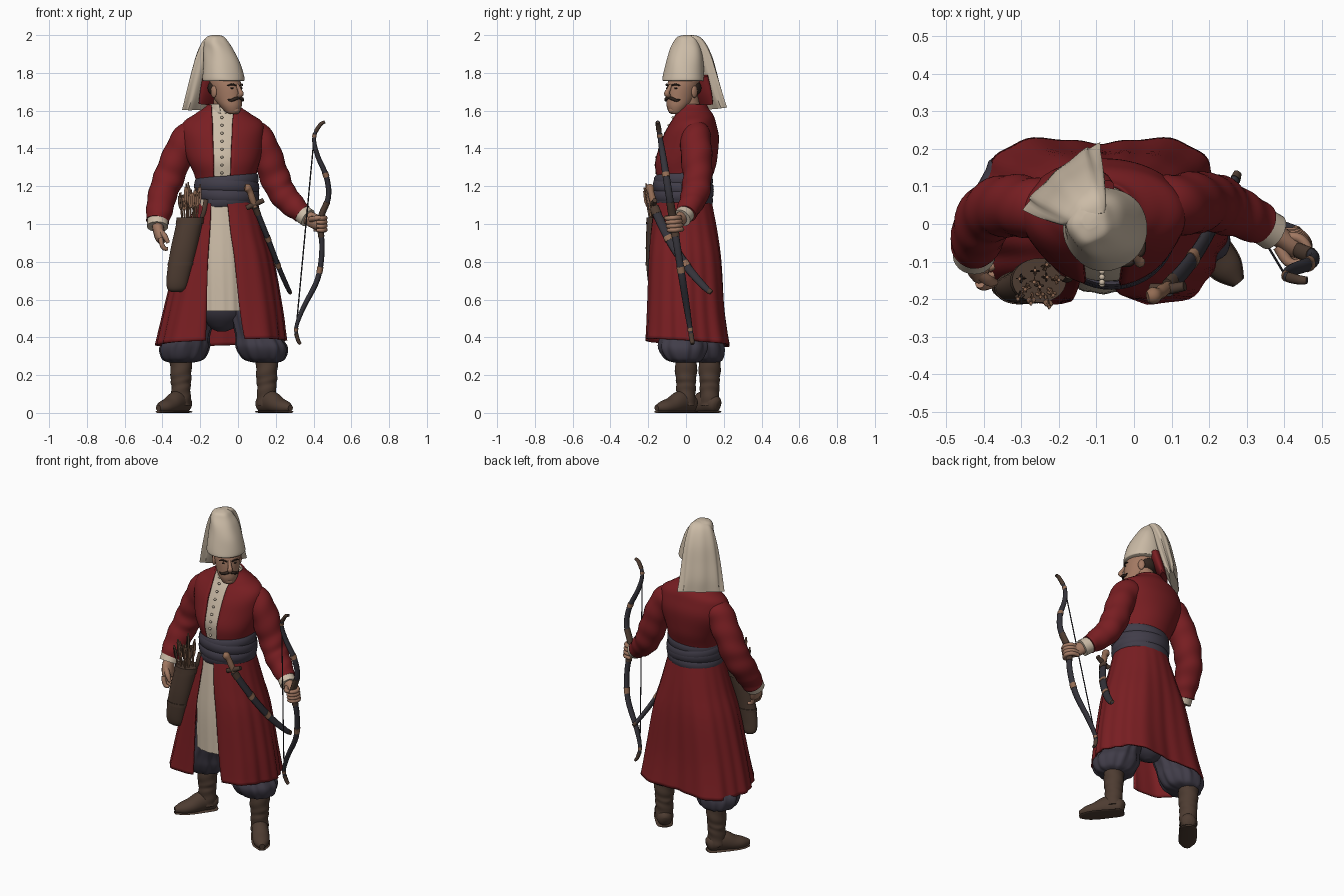
import bpy, bmesh, math, random
from math import sin, cos, pi, asin
from mathutils import Vector, Matrix

random.seed(4)
X, Y, Z = Vector((1, 0, 0)), Vector((0, 1, 0)), Vector((0, 0, 1))


def colour(name, r, g, b):
    m = bpy.data.materials.new(name)
    m.diffuse_color = (r, g, b, 1)
    return m


RED = colour("red_wool", .19, .013, .016)
CREAM = colour("cream_cloth", .6, .5, .385)
NAVY = colour("slate_cloth", .052, .046, .066)
LEATHER = colour("brown_leather", .075, .045, .031)
SKIN = colour("skin", .36, .19, .122)
TAN = colour("tan_wood", .29, .15, .088)
HAIR = colour("dark_hair", .03, .018, .013)
HORN = colour("dark_horn", .035, .033, .042)


def finish(name, bm, mat, thick=0):
    bmesh.ops.recalc_face_normals(bm, faces=bm.faces)
    me = bpy.data.meshes.new(name)
    bm.to_mesh(me)
    bm.free()
    me.materials.append(mat)
    ob = bpy.data.objects.new(name, me)
    bpy.context.collection.objects.link(ob)
    if thick:
        s = ob.modifiers.new("thickness", 'SOLIDIFY')
        s.thickness, s.offset = thick, 0
    return ob


def smooth_path(pts, per):
    """Catmull-Rom samples through points of (x, y, z, ra, rb)."""
    pts = [Vector(p if len(p) == 5 else (*p, p[3])) for p in pts]
    q = [pts[0]] + pts + [pts[-1]]
    out = []
    for i in range(1, len(q) - 2):
        a, b, c, d = q[i - 1:i + 3]
        for k in range(per):
            t = k / per
            out.append(.5 * (2 * b + (c - a) * t + (2 * a - 5 * b + 4 * c - d) * t * t
                             + (3 * b - a - 3 * c + d) * t ** 3))
    return out + [pts[-1]]


def loft(name, pts, mat, ref=None, sides=16, per=5, arc=None, fold=None, thick=0, M=None, floor=None):
    """Elliptic rings along a path; level rings without ref; arc = x limits of a front opening."""
    S = smooth_path(pts, per)
    C = [Vector(s[:3]) for s in S]
    bm, rings = bmesh.new(), []
    for i, s in enumerate(S):
        t = i / (len(S) - 1)
        a, b = X, Y
        if ref is not None:
            d = (C[min(i + 1, len(C) - 1)] - C[max(i - 1, 0)]).normalized()
            r = Vector(ref)
            a = (r - d * r.dot(d)).normalized()
            b = d.cross(a)
        lo, hi = 0, 2 * pi
        if arc:
            e = [arc[0][k] * (1 - t) + arc[1][k] * t for k in (0, 1)]
            left, right = [asin(max(-.95, min(.95, (v - s[0]) / s[3]))) for v in e]
            lo, hi = right, 2 * pi + left
        ring = []
        for k in range(sides + (1 if arc else 0)):
            th = lo + (hi - lo) * k / sides
            f = fold(th, t) if fold else 1
            p = C[i] + a * s[3] * f * sin(th) - b * s[4] * f * cos(th)
            if floor is not None:
                p.z = max(p.z, floor)
            ring.append(bm.verts.new(M @ p if M else p))
        rings.append(ring)
    for p, q in zip(rings, rings[1:]):
        n = len(p)
        for k in range(n - 1 if arc else n):
            bm.faces.new((p[k], p[(k + 1) % n], q[(k + 1) % n], q[k]))
    if not arc:
        bm.faces.new(rings[0])
        bm.faces.new(rings[-1])
    return finish(name, bm, mat, thick)


def ball(name, c, r, mat, M=None):
    bm = bmesh.new()
    T = Matrix.Translation(c) @ Matrix.Diagonal((*r, 1))
    bmesh.ops.create_uvsphere(bm, u_segments=20, v_segments=12, radius=1, matrix=M @ T if M else T)
    return finish(name, bm, mat)


# --- coat: skirt, inner tunic, jacket, shirt, sash
def skirt_fold(th, t):
    box = (abs(sin(th)) ** 3.5 + abs(cos(th)) ** 3.5) ** -.286
    return (1 + t * (box - 1)) * (1 - .045 * t * cos(6 * th) + .014 * t ** .5 * cos(19 * th))


skirt = loft("coat_skirt", [(-.06, -.015, 1.13, .155, .145), (-.065, -.01, .95, .205, .175),
             (-.07, -.005, .8, .25, .19), (-.08, 0, .55, .3, .2), (-.09, .008, .375, .328, .212)],
             RED, sides=120, per=6, arc=((-.14, -.06), (-.17, .025)), fold=skirt_fold, thick=.01)
for v in skirt.data.vertices:
    v.co.z += (1.13 - v.co.z) * (.05 * v.co.x - .09 * v.co.y)
loft("tunic_front", [(-.09, -.09, 1.13, .11, .06), (-.085, -.1, .8, .12, .082), (-.08, -.1, .54, .125, .085)],
     CREAM, sides=60, fold=lambda th, t: 1 + .03 * t * cos(14 * th))
torso = [(-.06, -.015, 1.14, .145, .135), (-.065, -.01, 1.24, .155, .14), (-.075, 0, 1.34, .185, .16),
         (-.08, .022, 1.45, .215, .145), (-.08, .035, 1.53, .205, .12), (-.08, .04, 1.575, .15, .098),
         (-.08, .035, 1.61, .095, .08), (-.08, .032, 1.63, .078, .072)]
loft("coat_jacket", torso, RED, sides=60, arc=((-.125, -.045), (-.142, -.018)), thick=.012,
     fold=lambda th, t: 1 + .012 * sin(24 * t + 3 * cos(th)))
loft("shirt", [(*p[:3], p[3] * .95, p[4] * .95) for p in torso], CREAM, sides=40)
loft("shirt_collar", [(-.08, .028, 1.585, .074, .073), (-.077, .024, 1.635, .068, .067)], CREAM, sides=32,
     arc=((-.09, -.07), (-.1, -.055)), thick=.01)
for i in range(8):
    y = (-.156, -.16, -.155, -.141, -.126, -.109, -.09, -.068)[i]
    ball("shirt_button", (-.085, y, 1.27 + i * .042), (.008, .008, .007), CREAM)
for i, z in enumerate((1.125, 1.16, 1.195, 1.225)):
    s = .012 * (-1) ** i
    w = (.159, .163, .163, .159)[i]
    bm = bmesh.new()     # one wrapped, slightly tilted layer of the sash
    R = [[bm.verts.new((-.06 + (w + .01 * cos(b)) * cos(a), -.014 + (w - .012 + .01 * cos(b)) * sin(a),
          z + .032 * sin(b) + s * cos(a + i))) for b in [k * pi / 4 for k in range(8)]]
         for a in [k * pi / 24 for k in range(48)]]
    for p, q in zip(R, R[1:] + R[:1]):
        for k in range(8):
            bm.faces.new((p[k], p[(k + 1) % 8], q[(k + 1) % 8], q[k]))
    finish("waist_sash", bm, NAVY)

# --- legs: baggy trousers and boots
gather = lambda th, t: 1 + .035 * cos(11 * th) + .015 * sin(17 * th + 6 * t)
loft("trouser_seat", [(-.08, 0, .9, .12, .1), (-.085, .01, .7, .19, .13), (-.085, .02, .54, .17, .12),
     (-.085, .03, .46, .08, .07), (-.085, .03, .43, .02)], NAVY, sides=32)
loft("trouser_leg", [(-.16, .02, .75, .09), (-.22, .045, .52, .105), (-.262, .065, .41, .112),
     (-.283, .084, .345, .13, .12), (-.291, .097, .285, .108, .1), (-.3, .11, .266, .06)], NAVY, sides=66, fold=gather)
loft("trouser_leg", [(0, 0, .75, .09), (.07, -.01, .52, .11), (.105, -.015, .41, .118),
     (.126, -.015, .345, .134, .13), (.138, -.01, .285, .108, .1), (.15, 0, .266, .06)], NAVY, sides=66, fold=gather)
for ax, ay, dx, dy in ((-.302, .125, -.6, -.78), (.152, 0, .63, -.78)):
    loft("boot_shaft", [(ax, ay, .31, .06), (ax, ay, .2, .056), (ax, ay, .13, .051), (ax, ay, .04, .052)],
         LEATHER, sides=24, per=10, fold=lambda th, t: 1 + .03 * sin(30 * t + 2 * sin(th)) + .02 * sin(17 * t + 3 * cos(th)))
    foot = [(-.06, .04, .025, .018), (-.04, .045, .045, .042), (.03, .058, .06, .048),
            (.1, .038, .045, .05), (.155, .03, .034, .042), (.2, .026, .016, .016)]
    loft("boot_foot", [(ax + dx * s, ay + dy * s, z, v, h) for s, z, v, h in foot], LEATHER, ref=Z, sides=24, floor=.006)
    loft("boot_sole", [(ax + dx * s, ay + dy * s, .006, .006, h + .003) for s, z, v, h in foot], LEATHER, ref=Z,
         sides=16, floor=0)

# --- arms: sleeves, cuffs and hands
crease = lambda th, t: 1 + .03 * sin(38 * t + 2 * sin(th)) + .02 * sin(21 * t - 3 * cos(th))
loft("sleeve", [(-.19, .04, 1.505, .06), (-.255, .042, 1.465, .08), (-.315, .048, 1.37, .082), (-.36, .045, 1.26, .08),
     (-.395, .02, 1.17, .078), (-.415, -.03, 1.08, .07), (-.426, -.065, 1.015, .062)], RED, ref=Y, sides=28, per=8, fold=crease)
loft("sleeve", [(.03, .045, 1.505, .06), (.09, .05, 1.47, .08), (.15, .055, 1.37, .082), (.19, .06, 1.26, .078),
     (.23, .05, 1.17, .075), (.285, .025, 1.105, .065), (.34, 0, 1.055, .054)], RED, ref=Y, sides=28, per=8, fold=crease)
loft("shirt_cuff", [(-.424, -.06, 1.03, .056), (-.426, -.085, .985, .056)], CREAM, ref=Y, sides=24)
loft("shirt_cuff", [(.325, .006, 1.065, .048), (.37, -.022, 1.032, .05)], CREAM, ref=Y, sides=24)
loft("relaxed_hand", [(-.426, -.075, 1.0, .034, .03), (-.42, -.1, .965, .044, .03), (-.41, -.115, .925, .045, .028),
     (-.4, -.122, .905, .034, .018)], SKIN, ref=Y)
for i in range(4):
    y = -.158 + i * .023
    loft("finger", [(-.41, y, .925, .013), (-.404, y - .006, .895, .013), (-.392, y - .006, .872, .012),
         (-.372, y, .868, .009)], SKIN, ref=Y, sides=8)
loft("thumb", [(-.415, -.13, .965, .016), (-.388, -.15, .935, .015), (-.37, -.155, .9, .01)], SKIN, ref=Y, sides=8)
loft("gripping_hand", [(.355, -.012, 1.043, .034, .03), (.39, -.036, 1.022, .04, .028), (.425, -.06, 1.005, .038, .03),
     (.445, -.07, .998, .02)], SKIN, ref=Z)
for i in range(4):
    z = 1.035 - i * .021
    y = -.068 + i * .004
    loft("finger", [(.4, y + .035, z, .012), (.44, y + .03, z, .013), (.462, y, z - .003, .013),
         (.445, y - .033, z - .005, .012), (.415, y - .035, z - .005, .009)], SKIN, ref=Z, sides=8)
loft("thumb", [(.385, -.06, 1.025, .016), (.41, -.1, 1.03, .014), (.44, -.108, 1.035, .01)], SKIN, ref=Z, sides=8)

# --- head, turned towards +x
H = Matrix.Translation((-.065, -.015, 0)) @ Matrix.Rotation(math.radians(43), 4, 'Z')
loft("neck", [(-.08, .03, 1.56, .06), (-.07, .005, 1.68, .056)], SKIN, ref=Y, sides=24)
loft("head", [(0, -.062, 1.583, .02, .018), (0, -.054, 1.592, .037, .036), (0, -.04, 1.625, .056, .06),
     (0, -.018, 1.665, .067, .081), (0, -.008, 1.71, .073, .089), (0, .002, 1.745, .075, .092), (0, .012, 1.79, .07, .08)],
     SKIN, sides=32, M=H)
loft("nose", [(0, -.09, 1.737, .009), (0, -.106, 1.71, .011), (0, -.118, 1.69, .015), (0, -.102, 1.677, .012)],
     SKIN, ref=X, sides=10, M=H)
ball("chin", (0, -.082, 1.603), (.022, .016, .016), SKIN, H)
ball("lower_lip", (0, -.09, 1.644), (.02, .01, .007), SKIN, H)
ball("back_hair", (0, .035, 1.72), (.077, .066, .055), HAIR, H)
for s in (-1, 1):
    loft("moustache", [(0, -.104, 1.668, .006), (s * .022, -.102, 1.664, .009), (s * .042, -.086, 1.654, .007),
         (s * .056, -.074, 1.66, .003)], HAIR, ref=Z, sides=8, M=H)
    loft("eyebrow", [(s * .014, -.096, 1.733, .004), (s * .035, -.088, 1.739, .005), (s * .055, -.07, 1.732, .003)],
         HAIR, ref=Z, sides=8, M=H)
    ball("eye", (s * .032, -.084, 1.719), (.011, .006, .005), HAIR, H)
    ball("ear", (s * .075, .012, 1.7), (.011, .02, .032), SKIN, H)

# --- tall felt hat with the flap folded down behind
loft("hat", [(-.077, -.013, 1.757, .105, .105), (-.077, -.013, 1.77, .112, .111), (-.084, -.008, 1.85, .097, .1),
     (-.1, 0, 1.92, .08, .085), (-.115, .004, 1.965, .064, .068), (-.118, .006, 1.99, .046, .052),
     (-.118, .008, 2.0, .02)], CREAM, sides=40, per=6,
     fold=lambda th, t: 1 + .05 * t * cos(5 * th + 1) + .02 * sin(pi * t) * sin(3 * th + 14 * t))
W = (.745, .667, 0)
loft("hat_flap", [(-.12, .01, 1.985, .045, .014), (-.133, .042, 1.96, .07, .034), (-.152, .07, 1.88, .092, .042),
     (-.17, .093, 1.77, .108, .04), (-.184, .112, 1.68, .118, .034), (-.193, .127, 1.61, .126, .02)],
     CREAM, ref=W, sides=48, fold=lambda th, t: 1 + .09 * t * cos(8 * th))
loft("hat_lining", [(-.12, .055, 1.78, .085, .035), (-.135, .075, 1.7, .085, .03), (-.15, .09, 1.635, .078, .018)],
     RED, ref=W, sides=24)

# --- quiver and arrows
loft("quiver", [(-.253, -.15, 1.03, .068, .055), (-.265, -.157, .97, .069, .053), (-.292, -.168, .85, .068, .045),
     (-.318, -.17, .72, .06, .035), (-.325, -.165, .66, .05, .028), (-.327, -.16, .64, .025, .014)], LEATHER, sides=28)
loft("quiver_rim", [(-.252, -.15, 1.035, .072, .059), (-.257, -.152, 1.0, .073, .059)], LEATHER, sides=28)
loft("quiver_band", [(-.303, -.169, .8, .068, .045), (-.306, -.17, .78, .067, .044)], LEATHER, sides=28)
loft("quiver_strap", [(-.2, -.13, 1.0, .012, .006), (-.18, -.15, 1.07, .012, .006), (-.17, -.14, 1.13, .012, .006)],
     LEATHER, ref=X, sides=8)
for i in range(13):
    a, r = i * 2.4, .045 * math.sqrt(i / 13)
    base = Vector((-.255 + r * cos(a), -.155 + r * .8 * sin(a), .98))
    tip = base + Vector((.004 + .55 * r * cos(a), -.012 + .7 * r * sin(a), random.uniform(.17, .25)))
    loft("arrow_shaft", [(*base, .005), (*tip, .005)], TAN, ref=X, sides=6, per=1)
    p, q, m = base.lerp(tip, .5), base.lerp(tip, .92), base.lerp(tip, .65)
    for ref in (X, Y):
        loft("arrow_feather", [(*p, .004, .002), (*m, .015, .002), (*q, .011, .002)],
             LEATHER if i % 3 == 0 else TAN, ref=ref, sides=6, per=2)

# --- recurved bow
bow = [(.46, 1.54, .008), (.435, 1.525, .011), (.403, 1.46, .013), (.42, 1.365, .017), (.468, 1.25, .019),
       (.478, 1.14, .019), (.436, 1.02, .02), (.445, .87, .019), (.422, .71, .019), (.345, .555, .017),
       (.308, .45, .013), (.318, .385, .011), (.332, .365, .008)]
B = [(x, -.15 + (1.54 - z) * .157, z, r, r * .75) for x, z, r in bow]
loft("bow_limbs", B, HORN, ref=Y, sides=12)
grow = lambda pts: [(*p[:3], p[3] + .002, p[4] + .002) for p in pts]
S = [tuple(p) for p in smooth_path(B, 5)]
for k, n, m in ((0, 9, LEATHER), (9, 2, TAN), (50, 2, TAN), (52, 9, LEATHER), (26, 8, LEATHER), (19, 2, TAN), (38, 2, TAN)):
    loft("bow_binding", grow(S[k:k + n]), m, ref=Y, sides=12, per=2)
loft("bow_string", [(*B[2][:3], .0035), (*B[10][:3], .0035)], HORN, ref=Y, sides=6, per=1)

# --- curved sabre in its scabbard
scab = [(.09, -.17, 1.09, .024, .015), (.135, -.12, .98, .024, .015), (.178, -.06, .87, .023, .014),
        (.222, .02, .755, .022, .013), (.262, .1, .665, .018, .012), (.276, .135, .637, .011, .008)]
loft("scabbard", scab, HORN, ref=Y, sides=14)
T = [tuple(p) for p in smooth_path(scab, 5)]
for k, n in ((0, 3), (7, 2), (13, 2), (22, 4)):
    loft("scabbard_fitting", grow(T[k:k + n]), TAN if k in (7, 13) else LEATHER, ref=Y, sides=14, per=2)
loft("sabre_grip", [(.094, -.165, 1.08, .015), (.075, -.178, 1.135, .018), (.064, -.186, 1.17, .017),
     (.05, -.191, 1.19, .023), (.036, -.194, 1.195, .015)], TAN, ref=Y, sides=12)
loft("sabre_guard", [(.045, -.17, 1.085, .013), (.088, -.173, 1.105, .015), (.135, -.165, 1.125, .013)], LEATHER, ref=Y, sides=10)

# --- shading
for ob in bpy.data.objects:
    ob.select_set(True)
    bpy.context.view_layer.objects.active = ob
bpy.ops.object.shade_smooth_by_angle(angle=math.radians(50))
